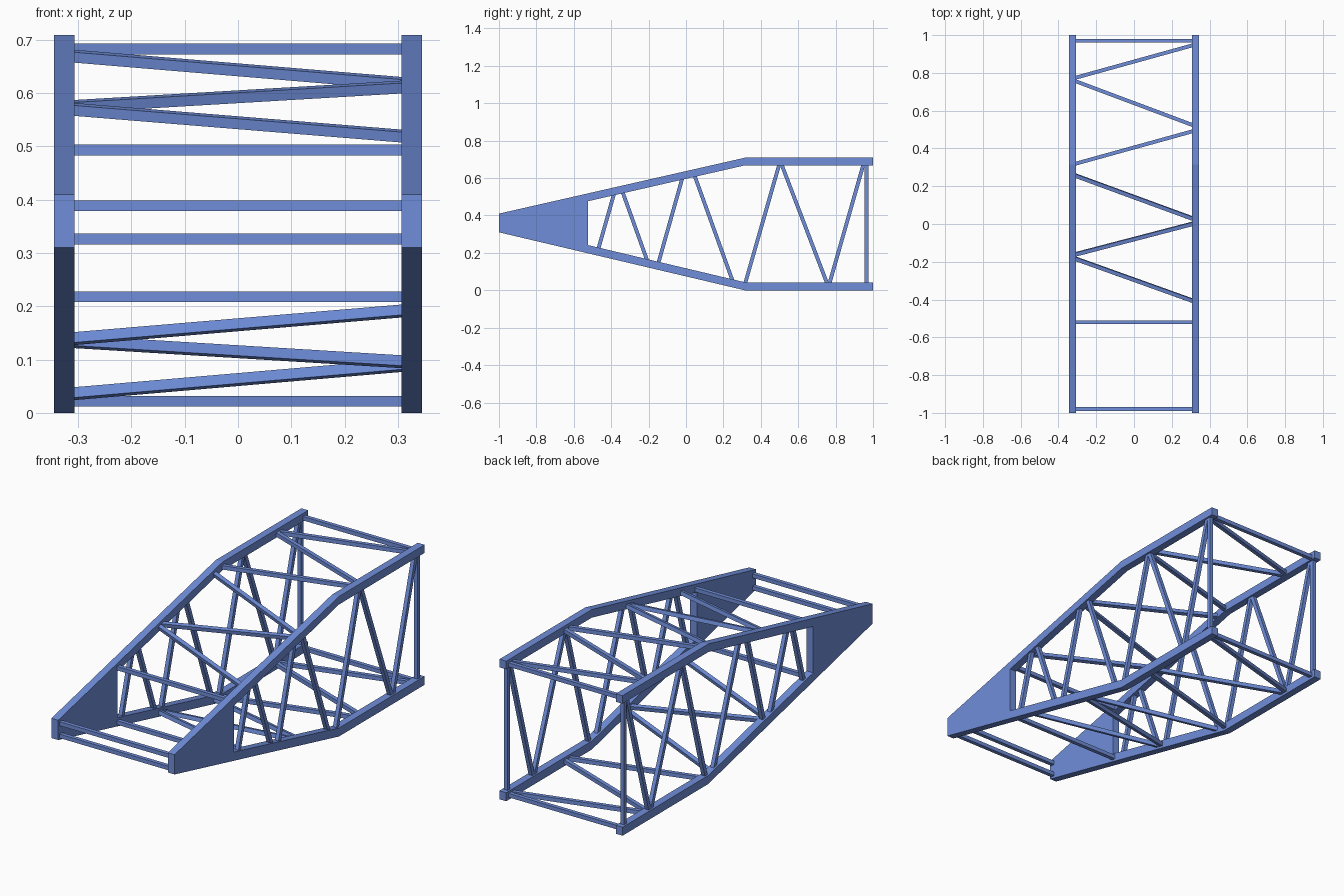
import bpy, bmesh
from mathutils import Vector, Matrix

if "Cube" in bpy.data.objects:
    bpy.data.objects.remove(bpy.data.objects["Cube"])

XI, XO = 0.307, 0.345          # inner / outer faces of the side frames
XM = (XI + XO) / 2
KNEE = 0.315                   # where the chords start to taper
UP, DOWN = 0.227, 0.235        # taper slopes of the upper and lower chords
BAR = 0.02                     # thickness of the lattice bars

blue = bpy.data.materials.new("blue_paint")
blue.diffuse_color = (0.16, 0.27, 0.70, 1)
blue.use_nodes = True
blue.node_tree.nodes["Principled BSDF"].inputs["Base Color"].default_value = blue.diffuse_color


def finish(name, bm, mirror=False):
    bmesh.ops.recalc_face_normals(bm, faces=bm.faces)
    me = bpy.data.meshes.new(name)
    bm.to_mesh(me)
    bm.free()
    me.materials.append(blue)
    ob = bpy.data.objects.new(name, me)
    bpy.context.collection.objects.link(ob)
    if mirror:
        ob.modifiers.new("mirror", 'MIRROR').use_axis[0] = True
    return ob


def bar(name, a, b, normal, extend=0.012, mirror=False):
    """Square bar from a to b, one face square to the given normal."""
    a, b = Vector(a), Vector(b)
    d = (b - a).normalized()
    side = Vector(normal).cross(d).normalized()
    up = d.cross(side)
    rot = Matrix((d, side, up)).transposed().to_4x4()
    size = Matrix.Diagonal(((b - a).length + 2 * extend, BAR, BAR, 1))
    bm = bmesh.new()
    bmesh.ops.create_cube(bm, size=1, matrix=Matrix.Translation((a + b) / 2) @ rot @ size)
    return finish(name, bm, mirror)


def upper(y, z=0.683):
    return z - UP * max(0, KNEE - y)


def lower(y, z=0.022):
    return z + DOWN * max(0, KNEE - y)


# Side frames: tapered chords joined by a solid plate at the front
profile = [(-1, 0.31), (KNEE, 0), (1, 0), (1, 0.043), (KNEE, 0.043),
           (-0.525, 0.242), (-0.525, 0.476), (KNEE, 0.668), (1, 0.668),
           (1, 0.709), (KNEE, 0.709), (-1, 0.41)]
bm = bmesh.new()
face = bm.faces.new([bm.verts.new((XI, y, z)) for y, z in profile])
ext = bmesh.ops.extrude_face_region(bm, geom=[face], use_keep_orig=True)
bmesh.ops.translate(bm, vec=(XO - XI, 0, 0),
                    verts=[v for v in ext["geom"] if isinstance(v, bmesh.types.BMVert)])
finish("side_frame", bm, mirror=True)

# Side lattice: (y at lower chord, y at upper chord), last one is the rear post
for i, (yb, yt) in enumerate([(-0.467, -0.387), (-0.21, -0.337), (-0.146, -0.022),
                              (0.246, 0.048), (0.318, 0.497), (0.752, 0.513),
                              (0.769, 0.947), (0.965, 0.965)]):
    name = "rear_post" if yb == yt else f"side_diagonal_{i + 1}"
    bar(name, (XM, yb, lower(yb, 0.043)), (XM, yt, upper(yt, 0.668)), (1, 0, 0), mirror=True)

# Cross bars and zigzag lacing on the upper and lower planes
lacing = [(0.775, 0.945), (0.755, 0.525), (0.32, 0.49),
          (0.255, 0.03), (-0.16, 0.0), (-0.185, -0.405)]
for plane, height, slope in (("upper", upper, -UP), ("lower", lower, DOWN)):
    for i, y in enumerate((-0.98, -0.52, 0.97)):
        z = height(y)
        bar(f"{plane}_cross_bar_{i + 1}", (-XI, y, z), (XI, y, z), (0, 0, 1))
    for i, (yl, yr) in enumerate(lacing):
        normal = (0, 0, 1) if yl > KNEE else (0, slope, 1)
        bar(f"{plane}_lacing_{i + 1}", (-XI, yl, height(yl)), (XI, yr, height(yr)), normal)
